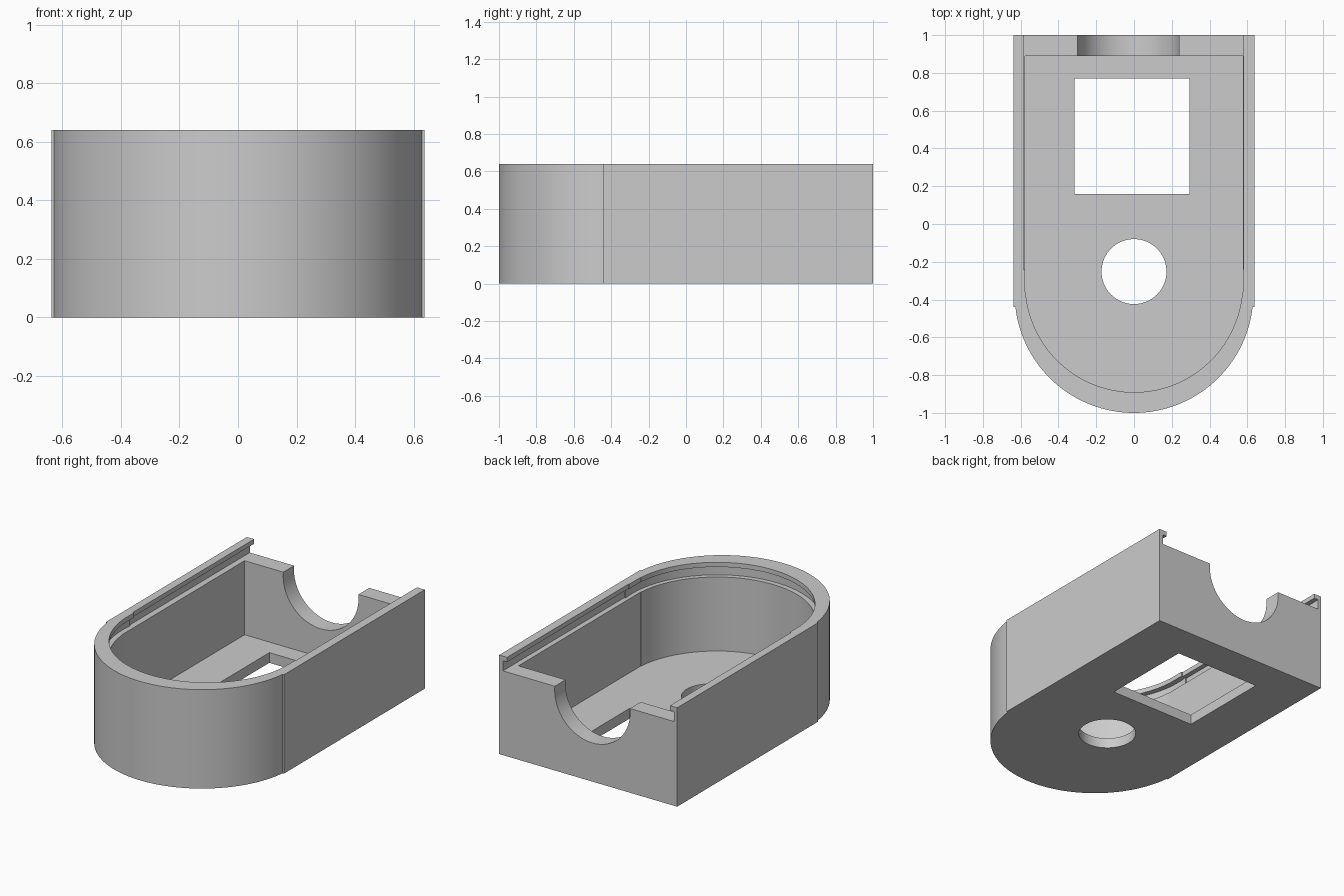
import bpy, bmesh, math

old = bpy.data.objects.get("Cube")
if old:
    bpy.data.objects.remove(old, do_unlink=True)

# Single grey plastic
grey = bpy.data.materials.new("grey plastic")
grey.use_nodes = True
colour = (0.6, 0.6, 0.6, 1)
grey.diffuse_color = colour
grey.node_tree.nodes["Principled BSDF"].inputs["Base Color"].default_value = colour


def prism(name, points, z0, z1):
    """Closed outline extruded from z0 to z1."""
    bm = bmesh.new()
    face = bm.faces.new([bm.verts.new((x, y, z0)) for x, y in points])
    top = bmesh.ops.extrude_face_region(bm, geom=[face])["geom"]
    bmesh.ops.translate(bm, vec=(0, 0, z1 - z0),
                        verts=[v for v in top if isinstance(v, bmesh.types.BMVert)])
    bmesh.ops.recalc_face_normals(bm, faces=bm.faces)
    mesh = bpy.data.meshes.new(name)
    bm.to_mesh(mesh)
    bm.free()
    mesh.materials.append(grey)
    obj = bpy.data.objects.new(name, mesh)
    bpy.context.collection.objects.link(obj)
    return obj


def rect(x0, x1, y0, y1):
    return [(x0, y0), (x1, y0), (x1, y1), (x0, y1)]


def circle(cx, cy, r, n=64):
    return [(cx + r * math.cos(2 * math.pi * i / n), cy + r * math.sin(2 * math.pi * i / n))
            for i in range(n)]


def round_front(half, back, join, cy, r, cx=0, n=64):
    """Straight sides down to y = join, then an arc around the front."""
    a = math.asin((join - cy) / r)
    arc = [math.pi - a + (math.pi + 2 * a) * i / n for i in range(n + 1)]
    pts = [(cx + r * math.cos(t), cy + r * math.sin(t)) for t in arc]
    return [(cx + half, join), (cx + half, back), (cx - half, back), (cx - half, join)] + pts


# Outer shell with rounded front
tray = prism("tray", round_front(0.637, 1, -0.44, -0.368, 0.632), 0, 0.64)

shift = -0.003
cutters = [
    # main cavity
    prism("cavity", round_front(0.576, 0.89, -0.36, -0.315, 0.5755), 0.066, 0.8),
    # undercut groove for a sliding lid, open at the back
    prism("lid_groove", round_front(0.613, 1.2, -0.24, -0.315, 0.608, shift), 0.545, 0.61),
    # opening between the lips
    prism("lip_opening", rect(-0.585, 0.581, -0.24, 1.2), 0.58, 0.8),
    # floor openings
    prism("square_window", rect(-0.315, 0.293, 0.16, 0.77), -0.2, 0.3),
    prism("round_hole", circle(0, -0.252, 0.172), -0.2, 0.3),
]

# Round notch through the back wall
notch = prism("back_notch", circle(0, 0, 0.27), -0.2, 0.2)
notch.rotation_euler.x = math.pi / 2
notch.location = (-0.03, 1, 0.52)
cutters.append(notch)
bpy.context.view_layer.update()

bpy.ops.object.select_all(action="DESELECT")
bpy.context.view_layer.objects.active = tray
tray.select_set(True)
for cutter in cutters:
    mod = tray.modifiers.new(cutter.name, "BOOLEAN")
    mod.operation = "DIFFERENCE"
    mod.solver = "EXACT"
    mod.object = cutter
    bpy.ops.object.modifier_apply(modifier=mod.name)
    bpy.data.objects.remove(cutter, do_unlink=True)

bpy.ops.object.shade_smooth_by_angle(angle=math.radians(15))
